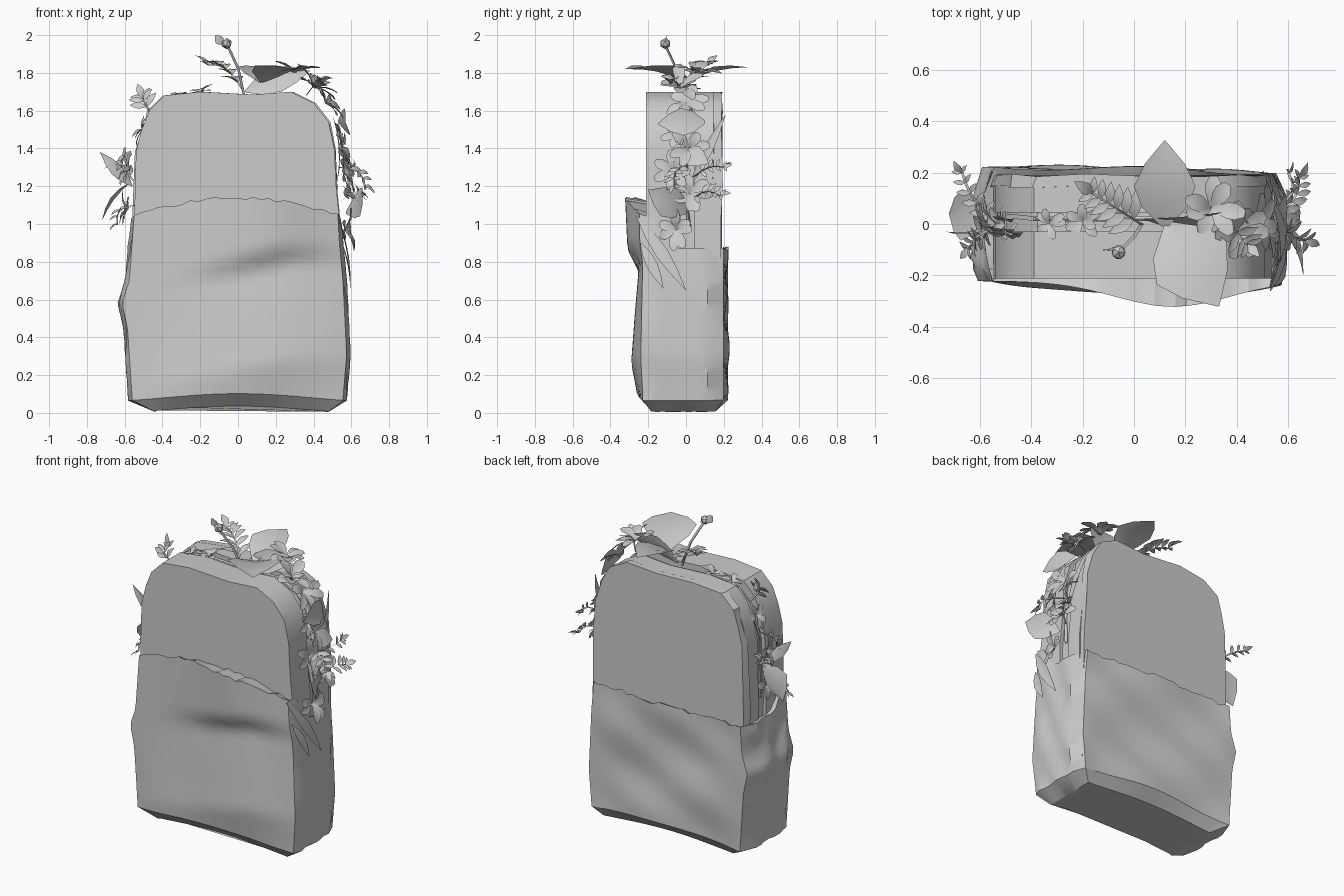
import bpy, bmesh, math, random
from mathutils import Vector

random.seed(4)
if "Cube" in bpy.data.objects:
    bpy.data.objects.remove(bpy.data.objects["Cube"])

grey = bpy.data.materials.new("plain_grey")
grey.use_nodes = True
GREY = (0.6, 0.6, 0.6, 1)
grey.diffuse_color = GREY
grey.node_tree.nodes["Principled BSDF"].inputs["Base Color"].default_value = GREY


def finish(name, bm, angle=30, solid=True):
    if solid:
        bmesh.ops.recalc_face_normals(bm, faces=bm.faces)
    mesh = bpy.data.meshes.new(name)
    bm.to_mesh(mesh)
    bm.free()
    obj = bpy.data.objects.new(name, mesh)
    bpy.context.collection.objects.link(obj)
    mesh.materials.append(grey)
    bpy.ops.object.select_all(action="DESELECT")
    obj.select_set(True)
    bpy.context.view_layer.objects.active = obj
    bpy.ops.object.shade_smooth_by_angle(angle=math.radians(angle))


def interp(table, z):
    if z <= table[0][0]:
        return table[0][1]
    for (z0, v0), (z1, v1) in zip(table, table[1:]):
        if z <= z1:
            return v0 + (v1 - v0) * (z - z0) / (z1 - z0)
    return table[-1][1]


# Bread slices: rounded outline extruded in depth
OUTLINE = [(-.54, .15), (-.55, 1.0), (-.54, 1.38), (-.51, 1.5), (-.47, 1.6), (-.39, 1.68),
           (-.2, 1.7), (.08, 1.685), (.28, 1.7), (.4, 1.64), (.48, 1.54), (.51, 1.4),
           (.52, 1.2), (.54, 1.0), (.54, .15)]


def slab(name, y0, y1, shrink=1.0, wobble=0.0):
    bm = bmesh.new()
    rings = []
    for y in (y0, y1):
        rings.append([bm.verts.new((x * shrink + random.uniform(-wobble, wobble),
                                    y + random.uniform(-wobble, wobble) * .5,
                                    z * shrink)) for x, z in OUTLINE])
    bm.faces.new(rings[0])
    bm.faces.new(rings[1])
    n = len(OUTLINE)
    for i in range(n):
        j = (i + 1) % n
        bm.faces.new((rings[0][i], rings[0][j], rings[1][j], rings[1][i]))
    finish(name, bm, 35)


slab("front_slice", -.212, -.03)
slab("back_slice", .045, .15)
slab("back_crust", .145, .19, wobble=.012)
slab("filling", -.03, .045, .965)

# Paper wrapper: a creased open sleeve built from stacked rings
FRONT = [(.08, .25), (.28, .29), (.55, .27), (.78, .25), (.88, .31), (1.2, .325)]
LEFT = [(.08, .57), (.3, .59), (.7, .57), (.9, .55), (1.1, .54)]
RIGHT = [(.08, .575), (.45, .6), (.58, .63), (.7, .59), (1.1, .56)]
COLS, SIDE, ROWS = 26, 6, 22


def wrapper_columns():
    for i in range(COLS + 1):
        yield "front", -1 + 2 * i / COLS
    for i in range(SIDE + 1):
        yield "left", -1 + 2 * i / SIDE
    for i in range(COLS + 1):
        yield "back", 1 - 2 * i / COLS
    for i in range(SIDE + 1):
        yield "right", 1 - 2 * i / SIDE


def rim_height(side, u):
    jag = random.uniform(-.012, .012)
    if side == "front":
        return 1.05 + .085 * (1 - u * u) + jag
    if side == "back":
        return .87 + jag
    return .87 + .16 * max(0, -u) ** 2


def wrapper_point(side, u, z):
    left, right = interp(LEFT, z), interp(RIGHT, z)
    half = left if u > 0 else right
    if side == "front":
        bulge = math.exp(-((u - .3) / .6) ** 2)
        low = max(0, 1 - z / .75) * (1 - u ** 4) * .6
        depth = interp(FRONT, z - .12 * (min(u, .5) - .4)) - .222
        return Vector((u * half * .975, -.222 - depth * (bulge + (1 - bulge) * low), z))
    if side == "back":
        fold = .01 * math.sin(9 * z + 3 * u) + .006 * math.sin(17 * z - 4 * u)
        return Vector((u * half * .94, .21 - .012 * u + fold * (1 - u ** 4), z))
    x = left if side == "left" else -right
    return Vector((x + .008 * math.sin(14 * z + 5 * u), u * .145 - .03, z))


bm = bmesh.new()
columns = []
for side, u in wrapper_columns():
    top = rim_height(side, u)
    wave = math.cos(4 * wrapper_point(side, u, 0).x)
    start = .08 + .022 * wave
    col = [wrapper_point(side, u, start + (top - start) * r / ROWS) for r in range(ROWS + 1)]
    base = Vector((max(-.44, min(.48, col[0].x * .9)),
                   max(-.2, min(.17, col[0].y)) * .92, .018 + .018 * wave))
    lip = col[-1].copy()
    lip.z -= .02
    lip.y = max(-.205, min(.185, lip.y))
    lip.x = max(-.53, min(.52, lip.x))
    columns.append([bm.verts.new(p) for p in [base] + col + [lip]])
for a, b in zip(columns, columns[1:] + columns[:1]):
    for r in range(len(a) - 1):
        bm.faces.new((a[r], b[r], b[r + 1], a[r + 1]))
bm.faces.new([c[0] for c in columns])
bmesh.ops.remove_doubles(bm, verts=bm.verts, dist=.0005)
finish("paper_wrapper", bm, 32)


# Plants: leaves and stems added to one mesh per plant
def leaf(bm, base, tip, width, normal=(0, 0, 1), bend=.1, pointed=True):
    base, tip = Vector(base), Vector(tip)
    axis = tip - base
    across = axis.cross(Vector(normal)).normalized()
    up = across.cross(axis).normalized()
    shape = (.1, .75, 1, .65, .02) if pointed else (.12, .55, .95, 1, .45)
    rows = []
    for i, w in enumerate(shape):
        t = i / 4
        mid = base + axis * t + up * axis.length * bend * math.sin(math.pi * t)
        edge = across * width * w / 2
        rise = up * width * w * .1
        rows.append([bm.verts.new(p) for p in (mid - edge + rise, mid, mid + edge + rise)])
    for a, b in zip(rows, rows[1:]):
        for k in (0, 1):
            bm.faces.new((a[k], a[k + 1], b[k + 1], b[k]))


def stem(bm, points, radius=.006):
    rings = []
    for p in points:
        rings.append([bm.verts.new(p + Vector((math.cos(a), math.sin(a), .5 * math.cos(a))) * radius)
                      for a in (0, 2.1, 4.2)])
    for a, b in zip(rings, rings[1:]):
        for k in range(3):
            bm.faces.new((a[k], a[(k + 1) % 3], b[(k + 1) % 3], b[k]))


def frond(name, start, end, leaflet, pairs, normal, sag=.05):
    start, end = Vector(start), Vector(end)
    normal = Vector(normal)
    axis = end - start
    side = axis.cross(normal).normalized()
    path = [start + axis * t / pairs + normal * sag * math.sin(math.pi * t / pairs)
            for t in range(pairs + 1)]
    bm = bmesh.new()
    stem(bm, path)
    for i, p in enumerate(path[1:], 1):
        size = leaflet * (1.1 - .5 * i / pairs)
        for s in (-1, 1):
            leaf(bm, p, p + (side * s + axis.normalized() * .6) * size, size * .5, normal)
    leaf(bm, path[-1], path[-1] + axis.normalized() * leaflet, leaflet * .5, normal)
    finish(name, bm, 40, False)


def blossom(name, centre, facing, size, petals=7):
    centre, facing = Vector(centre), Vector(facing).normalized()
    u = facing.orthogonal().normalized()
    v = facing.cross(u)
    bm = bmesh.new()
    for k in range(petals):
        a = math.tau * k / petals + random.uniform(-.3, .3)
        out = u * math.cos(a) + v * math.sin(a) + facing * random.uniform(0, .5)
        leaf(bm, centre, centre + out * size * random.uniform(.8, 1.2), size * .55, facing, .1, False)
    finish(name, bm, 40, False)


# Broad leaves
for i, spec in enumerate([
        ((.12, -.01, 1.75), (.12, .325, 1.83), .24, (0, 0, 1)),
        ((.13, .0, 1.75), (.33, -.32, 1.82), .32, (0, 0, 1)),
        ((.04, .02, 1.7), (.38, .05, 1.81), .15, (0, -1, .4)),
        ((.57, .0, 1.06), (.66, -.2, 1.18), .17, (1, -.3, .2)),
        ((.53, .1, 1.54), (.57, -.15, 1.53), .15, (1, -.1, .2)),
        ((.53, -.02, 1.38), (.59, .12, 1.32), .12, (1, -.2, .4)),
        ((-.57, .03, 1.22), (-.72, .04, 1.02), .2, (-1, 0, .7)),
        ((-.56, .0, 1.2), (-.73, -.03, 1.38), .07, (-.3, -1, .3)),
        ((.52, .02, 1.2), (.5, .21, 1.58), .05, (1, 0, 0)),
        ((-.08, -.09, 1.95), (-.12, -.1, 2.0), .05, (0, -1, 0))]):
    bm = bmesh.new()
    leaf(bm, *spec, .06)
    finish("broad_leaf_%d" % i, bm, 40, False)

# Fern fronds
for i, spec in enumerate([
        ((.03, 0, 1.7), (-.16, .12, 1.84), .1, 6, (0, 0, 1)),
        ((.36, 0, 1.68), (.44, -.08, 1.74), .08, 4, (.5, -.4, 1)),
        ((-.46, 0, 1.58), (-.5, .02, 1.67), .08, 4, (-.4, -1, .5)),
        ((-.53, 0, 1.2), (-.67, .2, 1.3), .06, 5, (-.5, 0, 1)),
        ((-.53, .0, 1.1), (-.64, -.1, 1.0), .06, 4, (-.8, -.4, .5)),
        ((-.52, .0, 1.4), (-.6, -.06, 1.28), .06, 5, (-1, -.4, .2)),
        ((.54, .02, 1.12), (.64, .18, 1.15), .07, 5, (.7, 0, .7)),
        ((.53, .04, 1.25), (.6, .2, 1.3), .05, 4, (1, 0, .5)),
        ((.53, 0, 1.3), (.67, -.06, 1.2), .07, 4, (.7, -.5, .5))]):
    frond("fern_frond_%d" % i, *spec)

# Blossoms along the open gap
for i, spec in enumerate([
        ((.3, .06, 1.79), (.2, .1, 1), .12), ((.4, -.03, 1.72), (.6, 0, 1), .12),
        ((.46, 0, 1.64), (1, 0, .6), .11), ((.52, -.04, 1.47), (1, -.2, .3), .08),
        ((.53, .02, 1.4), (1, 0, .2), .1), ((.55, -.06, 1.28), (1, -.2, .1), .1),
        ((.57, .02, 1.16), (1, .1, .3), .11), ((.56, -.05, .97), (1, -.2, .1), .1),
        ((-.2, .01, 1.69), (-.2, 0, 1), .07), ((-.33, .0, 1.67), (-.3, 0, 1), .06),
        ((-.5, .0, 1.5), (-1, 0, .4), .08), ((-.57, .0, 1.29), (-1, -.3, .2), .1),
        ((-.58, .02, 1.08), (-1, 0, .1), .09)]):
    blossom("blossom_%d" % i, *spec)

# Long bud on its stem, and a trailing vine in the gap
bm = bmesh.new()
stem(bm, [Vector((.03, 0, 1.68)), Vector((0, -.05, 1.82)), Vector((-.06, -.11, 1.95))], .008)
ball = bmesh.ops.create_icosphere(bm, subdivisions=1, radius=.03)
bmesh.ops.translate(bm, verts=ball["verts"], vec=(-.06, -.11, 1.955))
finish("bud", bm, 20)
bm = bmesh.new()
stem(bm, [Vector((x * .99, .01 + .02 * math.sin(9 * z), z * .99)) for x, z in OUTLINE[1:-1]], .01)
finish("vine", bm)

# Gathered paper folds on the left side
bm = bmesh.new()
leaf(bm, (.53, -.26, 1.04), (.595, 0, .65), .07, (1, 0, .2), .03)
leaf(bm, (.55, -.24, .9), (.595, -.12, .66), .06, (1, 0, .2), .03)
finish("paper_folds", bm, 40, False)
